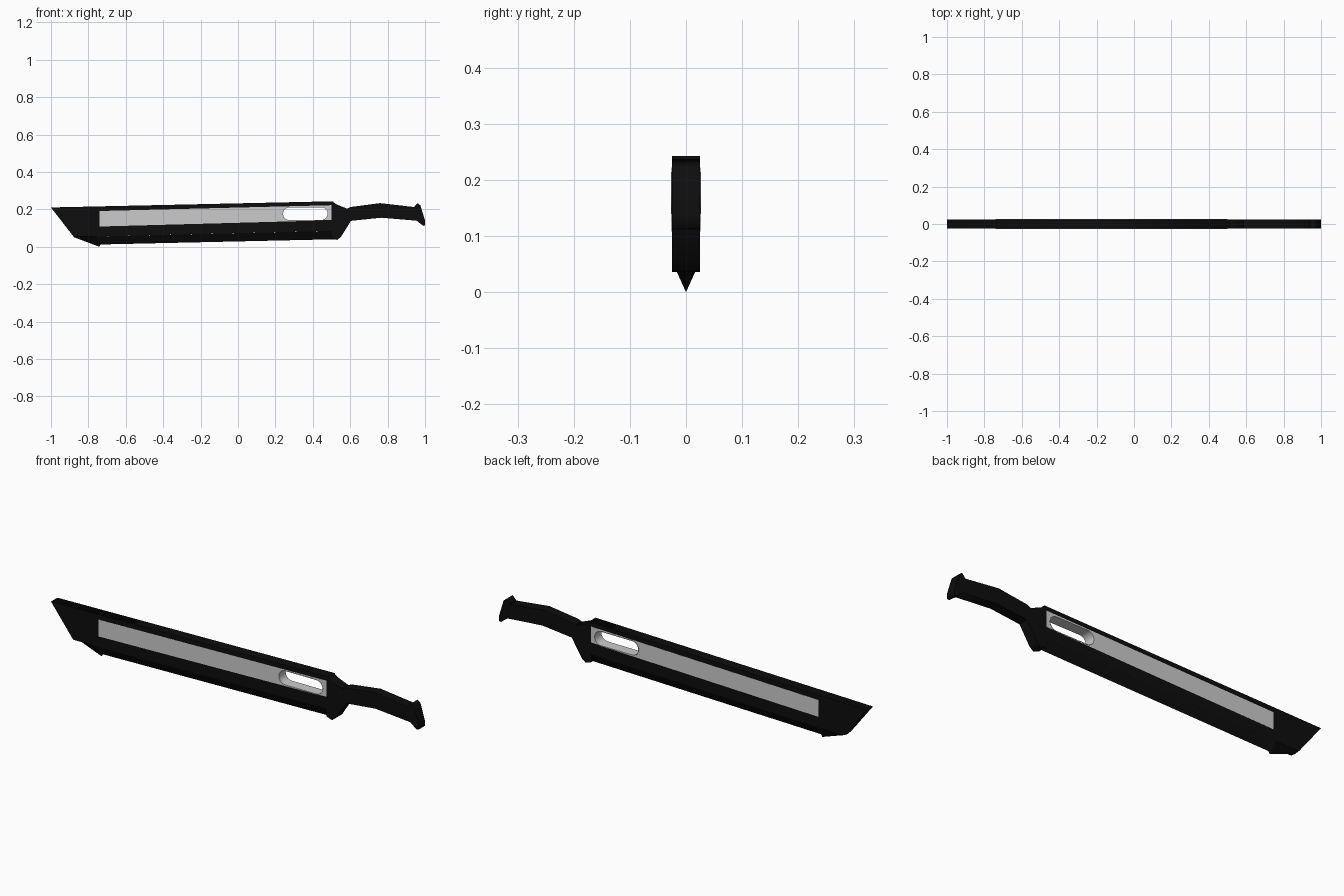
import bpy, bmesh
from math import pi, sin, cos, radians

if "Cube" in bpy.data.objects:
    bpy.data.objects.remove(bpy.data.objects["Cube"])

black = bpy.data.materials.new("black_metal")
black.diffuse_color = (0.004, 0.004, 0.004, 1)
black.use_nodes = True
black.node_tree.nodes["Principled BSDF"].inputs["Base Color"].default_value = black.diffuse_color


def plate(name, outlines, half, mat=None):
    """Flat plate in the XZ plane; inner outlines become through holes."""
    cu = bpy.data.curves.new(name, 'CURVE')
    cu.dimensions = '2D'
    cu.fill_mode = 'BOTH'
    cu.extrude = half
    for pts in outlines:
        sp = cu.splines.new('POLY')
        sp.points.add(len(pts) - 1)
        for p, (x, z) in zip(sp.points, pts):
            p.co = (x, z, 0, 1)
        sp.use_cyclic_u = True
    ob = bpy.data.objects.new(name, cu)
    bpy.context.collection.objects.link(ob)
    ob.rotation_euler = (pi / 2, 0, 0)
    bpy.ops.object.select_all(action='DESELECT')
    ob.select_set(True)
    bpy.context.view_layer.objects.active = ob
    bpy.ops.object.convert(target='MESH')
    bpy.ops.object.transform_apply(location=False, rotation=True, scale=False)
    ob = bpy.context.object
    bm = bmesh.new()
    bm.from_mesh(ob.data)
    bmesh.ops.remove_doubles(bm, verts=bm.verts, dist=1e-5)
    bmesh.ops.recalc_face_normals(bm, faces=bm.faces)
    bm.to_mesh(ob.data)
    bm.free()
    ob.data.materials.clear()
    if mat:
        ob.data.materials.append(mat)
    return ob


def stadium(x0, x1, z0, r, slope=0.0, n=10):
    """Rounded slot outline between two end centres."""
    pts = []
    for cx, start in ((x1, -90), (x0, 90)):
        for i in range(n + 1):
            a = radians(start + 180 * i / n)
            pts.append((cx + r * cos(a), z0 + slope * (cx - x0) + r * sin(a)))
    return pts


slot = stadium(0.275, 0.445, 0.176, 0.034, 0.005)
rim = stadium(0.275, 0.445, 0.176, 0.037, 0.005)

# blade body
plate("blade", [[(-1, 0.21), (-0.88, 0.055), (-0.74, 0.055), (0.51, 0.085),
                 (0.51, 0.243)], rim], 0.025, black)

# sharpened lower edge: x, shoulder height, edge height
stations = [(-0.88, 0.056, 0.052), (-0.755, 0.055, 0.005), (-0.742, 0.055, 0.0),
            (-0.735, 0.055, 0.012), (0.52, 0.085, 0.04)]
bm = bmesh.new()
rings = [[bm.verts.new(c) for c in ((x, -0.025, s), (x, 0.025, s), (x, 0, e))]
         for x, s, e in stations]
for a, b in zip(rings, rings[1:]):
    for i in range(3):
        j = (i + 1) % 3
        bm.faces.new((a[i], a[j], b[j], b[i]))
bm.faces.new(rings[0])
bm.faces.new(rings[-1])
bmesh.ops.recalc_face_normals(bm, faces=bm.faces)
me = bpy.data.meshes.new("cutting_edge")
bm.to_mesh(me)
bm.free()
me.materials.append(black)
bpy.context.collection.objects.link(bpy.data.objects.new("cutting_edge", me))

# grey side panel and slot lining
plate("side_panel", [[(-0.74, 0.108), (0.50, 0.143), (0.50, 0.222), (-0.74, 0.191)],
                     rim], 0.0255)
plate("slot_lining", [rim, slot], 0.0265)

# guard, grip and pommel
plate("guard", [[(0.50, 0.243), (0.53, 0.225), (0.605, 0.195), (0.605, 0.14),
                 (0.55, 0.052), (0.53, 0.036), (0.50, 0.045)]], 0.025, black)
plate("grip", [[(0.56, 0.19), (0.60, 0.212), (0.76, 0.233), (0.96, 0.21),
                (0.97, 0.138), (0.765, 0.155), (0.60, 0.138), (0.56, 0.12)]],
      0.0245, black)
plate("pommel", [[(0.94, 0.211), (0.96, 0.233), (0.975, 0.222), (1.0, 0.14),
                  (1.0, 0.115), (0.99, 0.112), (0.955, 0.139)]], 0.025, black)
